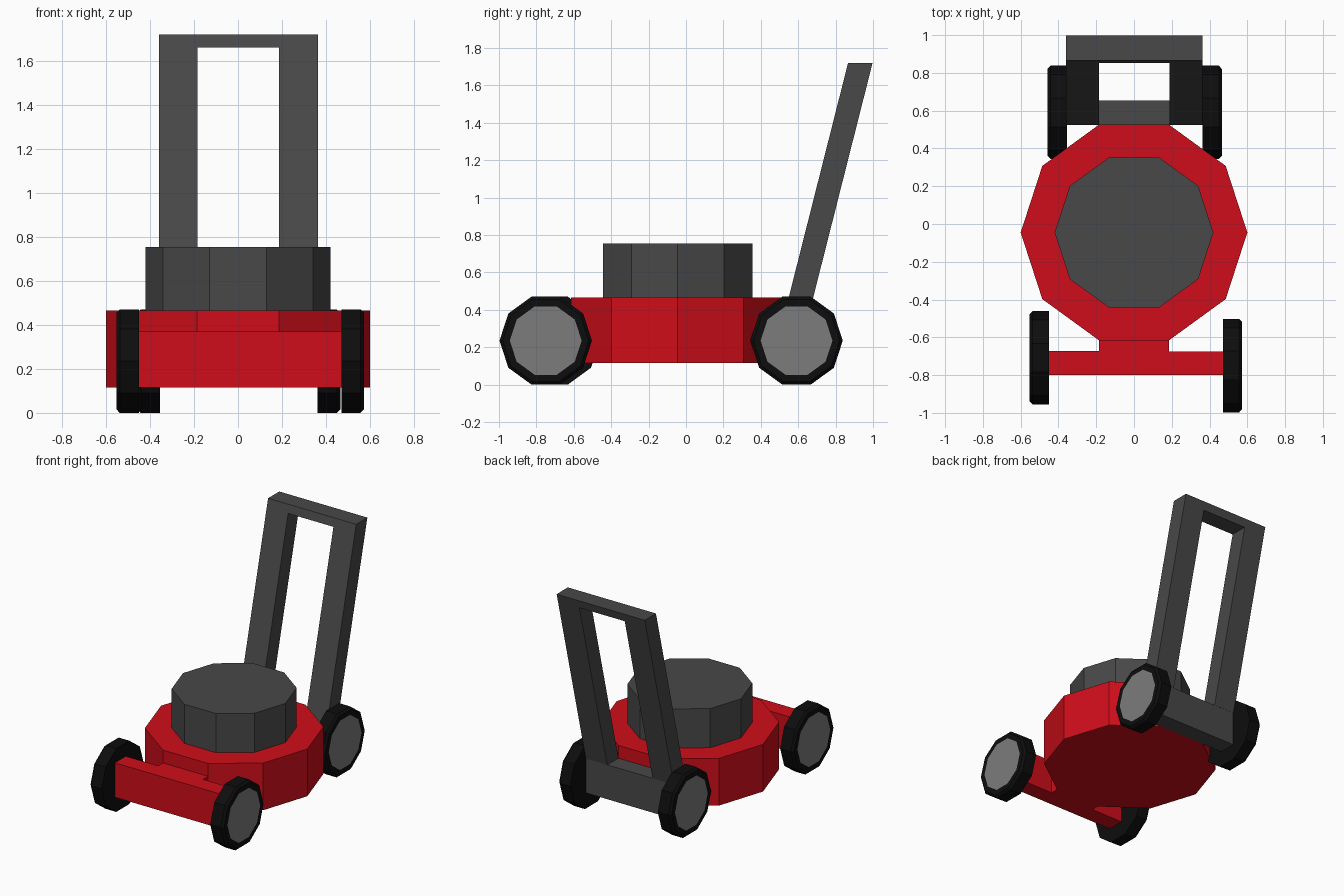
import bpy, bmesh, math

if "Cube" in bpy.data.objects:
    bpy.data.objects.remove(bpy.data.objects["Cube"])


def material(name, rgb):
    m = bpy.data.materials.new(name)
    m.diffuse_color = (*rgb, 1)
    m.use_nodes = True
    m.node_tree.nodes["Principled BSDF"].inputs["Base Color"].default_value = m.diffuse_color
    return m


RED = material("red_paint", (0.62, 0.004, 0.01))
DARK = material("dark_grey", (0.065, 0.065, 0.065))
BLACK = material("black_rubber", (0.004, 0.004, 0.004))
GREY = material("hub_grey", (0.2, 0.2, 0.2))


def finish(name, bm, *mats):
    bmesh.ops.recalc_face_normals(bm, faces=bm.faces)
    mesh = bpy.data.meshes.new(name)
    bm.to_mesh(mesh)
    bm.free()
    for m in mats:
        mesh.materials.append(m)
    ob = bpy.data.objects.new(name, mesh)
    bpy.context.collection.objects.link(ob)
    return ob


def extrude(name, outline, offset, mat):
    """Sweep a flat outline of 3D points along an offset."""
    bm = bmesh.new()
    face = bm.faces.new([bm.verts.new(p) for p in outline])
    new = bmesh.ops.extrude_face_region(bm, geom=[face], use_keep_orig=True)
    verts = [g for g in new["geom"] if isinstance(g, bmesh.types.BMVert)]
    bmesh.ops.translate(bm, vec=offset, verts=verts)
    return finish(name, bm, mat)


def decagon(r):
    return [(r * math.cos(i * math.pi / 5), r * math.sin(i * math.pi / 5)) for i in range(10)]


def drum(name, r, z0, z1, mat):
    extrude(name, [(x, y - 0.045, z0) for x, y in decagon(r)], (0, 0, z1 - z0), mat)


def wheel(name, x_in, y, side):
    """Ten-sided tyre with a chamfered outer edge and a flush grey hub."""
    bm = bmesh.new()
    rings = []
    for r, dx in ((0.247, 0), (0.247, 0.087), (0.23, 0.103), (0.192, 0.103)):
        rings.append([bm.verts.new((x_in + side * dx, y + a, 0.235 + b)) for a, b in decagon(r)])
    for a, b in zip(rings, rings[1:]):
        for i in range(10):
            j = (i + 1) % 10
            bm.faces.new((a[i], a[j], b[j], b[i]))
    bm.faces.new(rings[0])
    bm.faces.new(rings[-1]).material_index = 1
    finish(name, bm, BLACK, GREY)


# Deck and engine
drum("deck", 0.6, 0.115, 0.465, RED)
drum("engine_cover", 0.42, 0.465, 0.755, DARK)

# Front axle: T-shaped bar reaching back to the deck
tee = [(-0.45, -0.8), (0.47, -0.8), (0.47, -0.675), (0.185, -0.675),
       (0.185, -0.615), (-0.185, -0.615), (-0.185, -0.672), (-0.45, -0.672)]
extrude("front_axle", [(x, y, 0.115) for x, y in tee], (0, 0, 0.255), RED)

# Rear axle block
block = [(-0.36, 0.525), (0.36, 0.525), (0.36, 0.655), (-0.36, 0.655)]
extrude("rear_axle", [(x, y, 0.115) for x, y in block], (0, 0, 0.255), DARK)

# Leaning handle: an upside-down U, sheared backwards
frame = [(-0.36, 0.37), (-0.36, 1.72), (0.363, 1.72), (0.363, 0.37),
         (0.187, 0.37), (0.187, 1.66), (-0.185, 1.66), (-0.185, 0.37)]
extrude("handle", [(x, 0.525 + 0.253 * (z - 0.37), z) for x, z in frame], (0, 0.131, 0), DARK)

# Wheels
wheel("front_right_wheel", 0.47, -0.75, 1)
wheel("front_left_wheel", -0.45, -0.708, -1)
wheel("rear_right_wheel", 0.362, 0.591, 1)
wheel("rear_left_wheel", -0.355, 0.591, -1)
